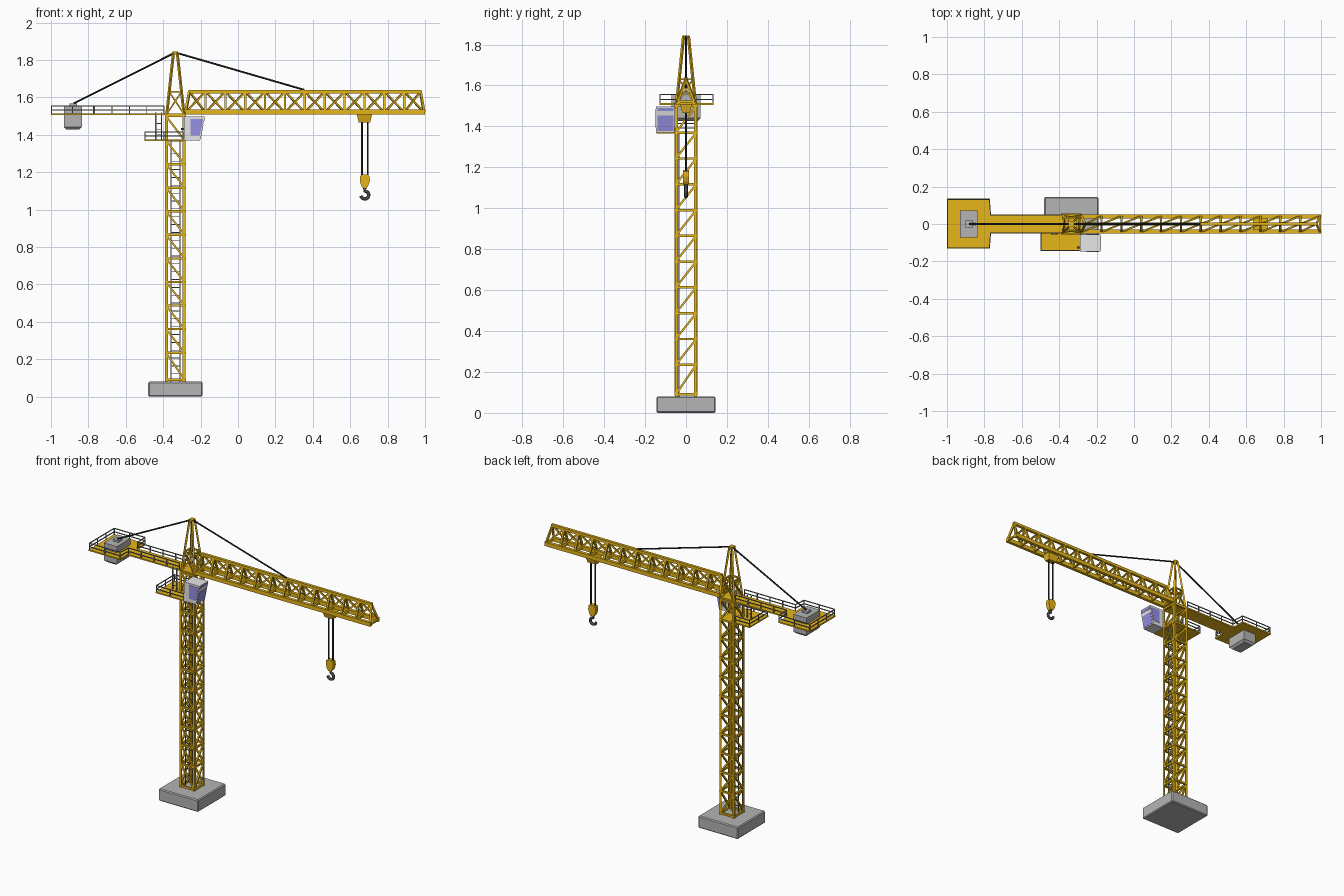
import bpy, bmesh, math
from mathutils import Vector, Matrix

if "Cube" in bpy.data.objects:
    bpy.data.objects.remove(bpy.data.objects["Cube"])


def material(name, r, g, b):
    m = bpy.data.materials.new(name)
    m.use_nodes = True
    m.diffuse_color = (r, g, b, 1)
    m.node_tree.nodes["Principled BSDF"].inputs["Base Color"].default_value = (r, g, b, 1)
    return m


YELLOW = material("crane yellow", 0.8, 0.47, 0.01)
CONCRETE = material("concrete grey", 0.46, 0.46, 0.46)
STEEL = material("rail grey", 0.23, 0.23, 0.24)
DARK = material("hook dark grey", 0.07, 0.07, 0.075)
CABLE = material("cable black", 0.025, 0.025, 0.028)
CABIN = material("cabin light grey", 0.8, 0.8, 0.8)
GLASS = material("window blue", 0.31, 0.28, 0.78)
V = Vector
TX, HALF, DECK, TOP = -0.335, 0.05, 1.51, 1.37  # tower axis, half width, levels


def finish(name, bm, mat):
    me = bpy.data.meshes.new(name)
    bmesh.ops.recalc_face_normals(bm, faces=bm.faces)
    bm.to_mesh(me)
    bm.free()
    me.materials.append(mat)
    bpy.context.scene.collection.objects.link(bpy.data.objects.new(name, me))


def box(bm, x0, x1, y0, y1, z0, z1):
    mat = Matrix.Translation(((x0 + x1) / 2, (y0 + y1) / 2, (z0 + z1) / 2))
    mat = mat @ Matrix.Diagonal((abs(x1 - x0), abs(y1 - y0), z1 - z0, 1))
    return bmesh.ops.create_cube(bm, size=1, matrix=mat)["verts"]


def bar(bm, a, b, w):
    a, b = V(a), V(b)
    rot = (b - a).to_track_quat('Z', 'Y').to_matrix().to_4x4()
    mat = Matrix.Translation((a + b) / 2) @ rot @ Matrix.Diagonal((w, w, (b - a).length, 1))
    bmesh.ops.create_cube(bm, size=1, matrix=mat)


def rod(bm, a, b, r, sides=8):
    a, b = V(a), V(b)
    mat = Matrix.Translation((a + b) / 2) @ (b - a).to_track_quat('Z', 'Y').to_matrix().to_4x4()
    bmesh.ops.create_cone(bm, cap_ends=True, segments=sides, radius1=r, radius2=r,
                          depth=(b - a).length, matrix=mat)


def railing(bm, pts, z, h=0.045, step=0.09):
    for a, b in zip(pts, pts[1:]):
        a, b = V((*a, z)), V((*b, z))
        for k in (0.5, 1):
            bar(bm, a + V((0, 0, h * k)), b + V((0, 0, h * k)), 0.005)
        n = max(1, round((b - a).length / step))
        for i in range(n + 1):
            p = a.lerp(b, i / n)
            bar(bm, p, p + V((0, 0, h)), 0.005)


def ladder(bm, x0, x1, y, z0, z1, step):
    for x in (x0, x1):
        bar(bm, (x, y, z0), (x, y, z1), 0.006)
    for i in range(1, int((z1 - z0) / step)):
        bar(bm, (x0, y, z0 + i * step), (x1, y, z0 + i * step), 0.004)


# Foundation block
bm = bmesh.new()
box(bm, TX - 0.145, TX + 0.145, -0.145, 0.145, 0, 0.08)
bmesh.ops.bevel(bm, geom=bm.edges[:], offset=0.006, segments=1, affect='EDGES')
finish("foundation", bm, CONCRETE)

# Tower: angle-iron legs, ring frames, one diagonal per bay and side
bm = bmesh.new()
E = HALF + 0.004
for sx in (-1, 1):
    for sy in (-1, 1):
        x, y = TX + sx * E, sy * E
        box(bm, x, x - sx * 0.015, y, y - sy * 0.004, 0.08, DECK)
        box(bm, x, x - sx * 0.004, y, y - sy * 0.015, 0.08, DECK)
levels = [0.09] + [0.235 + i * 0.126 for i in range(10)] + [1.5]
for i, z in enumerate(levels):
    for s in (-1, 1):
        bar(bm, (TX - HALF, s * HALF, z), (TX + HALF, s * HALF, z), 0.012)
        bar(bm, (TX + s * HALF, -HALF, z), (TX + s * HALF, HALF, z), 0.012)
        if i:
            low = levels[i - 1]
            bar(bm, (TX - HALF, s * HALF, z), (TX + HALF, s * HALF, low), 0.01)
            bar(bm, (TX + s * HALF, -HALF, low), (TX + s * HALF, HALF, z), 0.01)
finish("tower", bm, YELLOW)

bm = bmesh.new()
ladder(bm, TX - 0.024, TX + 0.024, -0.035, 0.08, TOP, 0.042)
ladder(bm, -0.44, -0.41, -0.053, TOP, DECK + 0.01, 0.03)
finish("ladders", bm, STEEL)

# Tower head: tapering legs with a cross-braced lower bay
bm = bmesh.new()


def head(sx, sy, z):
    k = (z - DECK) / (1.84 - DECK)
    return V((TX + sx * (0.046 - 0.036 * k), sy * (0.046 - 0.034 * k), z))


corners = [(-1, -1), (1, -1), (1, 1), (-1, 1)]
for i, c in enumerate(corners):
    d = corners[(i + 1) % 4]
    bar(bm, head(*c, DECK - 0.01), head(*c, 1.84), 0.011)
    for z in (DECK, 1.63, 1.835):
        bar(bm, head(*c, z), head(*d, z), 0.009)
    bar(bm, head(*c, DECK), head(*d, 1.63), 0.007)
    bar(bm, head(*d, DECK), head(*c, 1.63), 0.007)
box(bm, TX - 0.014, TX + 0.014, -0.016, 0.016, 1.832, 1.845)
finish("tower_head", bm, YELLOW)

# Jib: triangular lattice girder, diagonals opposed on the two sides
bm = bmesh.new()
X0, X1, BAYS, ZB, ZT = -0.28, 0.995, 12, 1.52, 1.631
for s in (-1, 1):
    box(bm, X0, 1.0, s * 0.03, s * 0.05, 1.508, 1.534)
bar(bm, (X0 + 0.015, 0, ZT), (0.98, 0, ZT), 0.018)
xs = [X0 + (X1 - X0) * i / BAYS for i in range(BAYS + 1)]
tops = [min(max(x, X0 + 0.02), 0.975) for x in xs]
for i in range(BAYS + 1):
    bar(bm, (xs[i], -0.042, ZB), (xs[i], 0.042, ZB), 0.011)
    for s in (-1, 1):
        bar(bm, (xs[i], s * 0.042, ZB), (tops[i], 0, ZT), 0.012)
        if i:
            foot, tip = (i - 1, i) if s < 0 else (i, i - 1)
            bar(bm, (xs[foot], s * 0.042, ZB), (tops[tip], 0, ZT), 0.01)
finish("jib", bm, YELLOW)

# Counter jib decks and service platform
bm = bmesh.new()
box(bm, -0.77, TX + 0.05, -0.05, 0.05, 1.505, 1.514)
box(bm, -1.0, -0.77, -0.13, 0.135, 1.505, 1.514)
finish("counter_jib_deck", bm, YELLOW)
bm = bmesh.new()
box(bm, -0.5, -0.285, -0.145, 0.05, TOP - 0.004, TOP + 0.004)
finish("service_platform", bm, YELLOW)

bm = bmesh.new()
railing(bm, [(-0.395, -0.047), (-0.767, -0.047), (-0.773, -0.127), (-0.997, -0.127),
             (-0.997, 0.132), (-0.773, 0.132), (-0.767, 0.047), (-0.395, 0.047)], DECK)
railing(bm, [(-0.293, -0.142), (-0.497, -0.142), (-0.497, 0.047), (-0.395, 0.047)], TOP)
finish("railings", bm, STEEL)

# Counterweight with chamfered foot and cable anchor
bm = bmesh.new()
box(bm, -0.93, -0.835, -0.072, 0.072, 1.427, 1.555)
foot_edges = [e for e in bm.edges if all(v.co.z < 1.5 for v in e.verts)]
bmesh.ops.bevel(bm, geom=foot_edges, offset=0.014, segments=1, affect='EDGES')
box(bm, -0.9, -0.86, -0.02, 0.02, 1.55, 1.567)
finish("counterweight", bm, CONCRETE)

# Operator cabin with sloping nose, window plates and door handle
bm = bmesh.new()
for v in box(bm, -0.29, -0.178, -0.147, -0.055, TOP, 1.497):
    if v.co.z < 1.4 and v.co.x > -0.2:
        v.co.x = -0.203
finish("cabin", bm, CABIN)


def nose(z):
    return -0.203 + 0.025 * (z - TOP) / 0.127


bm = bmesh.new()
for z0, z1 in ((1.377, 1.452), (1.474, 1.491)):
    for v in box(bm, -1, 1, -0.14, -0.062, z0, z1):
        v.co.x = nose(v.co.z) + (0.002 if v.co.x > 0 else -0.003)
for y0, y1 in ((-0.149, -0.145), (-0.057, -0.053)):
    for v in box(bm, -0.253, 1, y0, y1, 1.395, 1.485):
        if v.co.x > 0:
            v.co.x = nose(v.co.z) - 0.006
finish("cabin_windows", bm, GLASS)

bm = bmesh.new()
box(bm, -0.306, -0.29, -0.13, -0.12, 1.425, 1.435)
finish("door_handle", bm, DARK)

# Trolley and hook block
bm = bmesh.new()
for v in box(bm, 0.635, 0.717, -0.03, 0.03, 1.466, 1.51):
    if v.co.z < 1.48:
        v.co.x = 0.676 + (v.co.x - 0.676) * 0.75
        v.co.y *= 0.6
finish("trolley", bm, YELLOW)

bm = bmesh.new()
outline = [(-0.025, 1.18), (-0.015, 1.187), (0.015, 1.187), (0.025, 1.18), (0.027, 1.155),
           (0.02, 1.13), (0.01, 1.115), (-0.01, 1.115), (-0.02, 1.13), (-0.027, 1.155)]
face = bm.faces.new([bm.verts.new((0.678 + x, -0.014, z)) for x, z in outline])
ext = bmesh.ops.extrude_face_region(bm, geom=[face])["geom"]
bmesh.ops.translate(bm, verts=[v for v in ext if isinstance(v, bmesh.types.BMVert)], vec=(0, 0.028, 0))
finish("hook_block", bm, YELLOW)

cu = bpy.data.curves.new("hook", 'CURVE')
cu.dimensions, cu.bevel_depth, cu.bevel_resolution, cu.use_fill_caps = '3D', 0.009, 2, True
path = [(0.678, 1.12), (0.678, 1.1)]
path += [(0.678 + 0.021 * math.cos(math.radians(a)), 1.078 + 0.021 * math.sin(math.radians(a)))
         for a in range(70, -190, -20)]
sp = cu.splines.new('POLY')
sp.points.add(len(path) - 1)
for p, (x, z) in zip(sp.points, path):
    p.co = (x, 0, z, 1)
hook = bpy.data.objects.new("hook", cu)
bpy.context.scene.collection.objects.link(hook)
cu.materials.append(DARK)

# Hoist ropes and tie cables
bm = bmesh.new()
for x in (0.662, 0.694):
    rod(bm, (x, 0, 1.18), (x, 0, 1.475), 0.005)
for end in ((0.355, 0, 1.64), (-0.88, 0, 1.567)):
    rod(bm, (TX, 0, 1.84), end, 0.005)
finish("cables", bm, CABLE)
